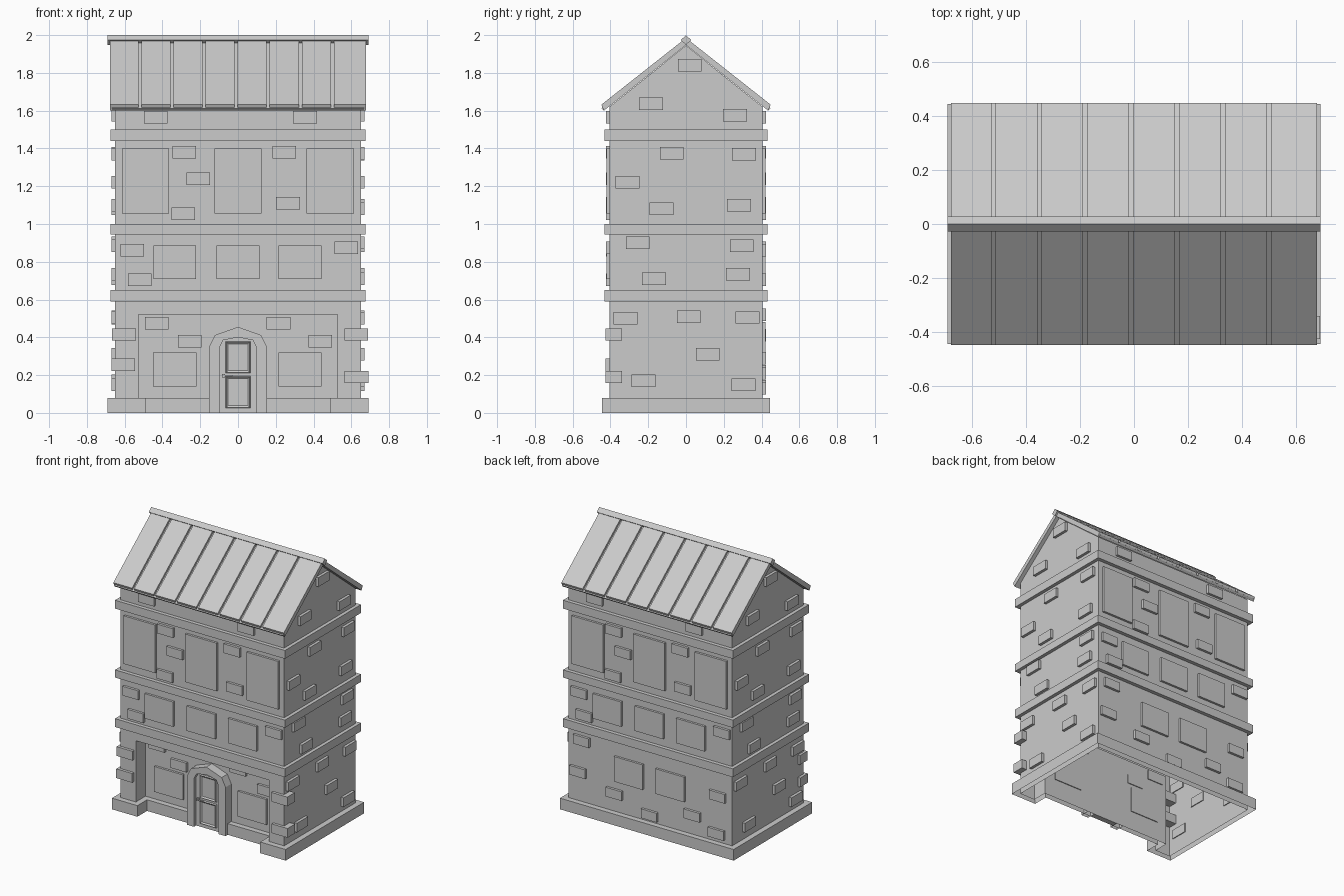
import bpy, bmesh

old = bpy.data.objects.get("Cube")
if old:
    bpy.data.objects.remove(old, do_unlink=True)

stone = bpy.data.materials.new("light_grey_stone")
stone.use_nodes = True
GREY = (0.6, 0.6, 0.6, 1)
stone.diffuse_color = GREY
stone.node_tree.nodes["Principled BSDF"].inputs["Base Color"].default_value = GREY


def finish(name, bm):
    bmesh.ops.recalc_face_normals(bm, faces=bm.faces)
    mesh = bpy.data.meshes.new(name)
    bm.to_mesh(mesh)
    bm.free()
    mesh.materials.append(stone)
    obj = bpy.data.objects.new(name, mesh)
    bpy.context.collection.objects.link(obj)
    return obj


def loft(name, rings, cyclic=True, cap_start=False, cap_end=False):
    """Skin a surface through rings of equal point count."""
    bm = bmesh.new()
    rows = [[bm.verts.new(p) for p in ring] for ring in rings]
    n = len(rows[0])
    for a, b in zip(rows, rows[1:]):
        for i in range(n if cyclic else n - 1):
            j = (i + 1) % n
            bm.faces.new((a[i], a[j], b[j], b[i]))
    if cap_start:
        bm.faces.new(rows[0])
    if cap_end:
        bm.faces.new(rows[-1])
    return finish(name, bm)


def boxes(name, spans):
    """One mesh of boxes, each given as (x0, x1, y0, y1, z0, z1)."""
    bm = bmesh.new()
    for x0, x1, y0, y1, z0, z1 in spans:
        for v in bmesh.ops.create_cube(bm, size=1)["verts"]:
            v.co = (x1 if v.co.x > 0 else x0, y1 if v.co.y > 0 else y0, z1 if v.co.z > 0 else z0)
    return finish(name, bm)


def at(outline, z):
    return [(x, y, z) for x, y in outline]


def rect(x, y):
    return [(-x, -y), (x, -y), (x, y), (-x, y)]


def turned(spans):
    """The same boxes turned half way round the vertical axis."""
    return [(-x1, -x0, -y1, -y0, z0, z1) for x0, x1, y0, y1, z0, z1 in spans]


def on_front(u, z, w, h, wall, out):
    return (u - w / 2, u + w / 2, wall - out, wall + 0.006, z - h / 2, z + h / 2)


def on_side(u, z, w, h, wall, out):
    return (wall - 0.006, wall + out, u - w / 2, u + w / 2, z - h / 2, z + h / 2)


WX, WY = 0.65, 0.405       # main wall half sizes
RECESS_Y, RECESS_Z = -0.295, 0.52
EAVE, APEX = 1.62, 1.945


def footprint(grow):
    x, y, r = WX + grow, WY + grow, 0.528 - grow
    ry = RECESS_Y - grow
    return [(-x, -y), (-r, -y), (-r, ry), (r, ry), (r, -y), (x, -y), (x, y), (-x, y)]


# Ground floor walls with the entrance recess, open below
ground = footprint(0)
loft("ground_floor_walls", [at(ground, 0), at(ground, RECESS_Z)])
ceiling = ground[1:5]
loft("recess_ceiling", [at(ceiling[:2], RECESS_Z), at(ceiling[:1:-1], RECESS_Z)], cyclic=False)

# Upper walls and the two gables
wall = rect(WX, WY)
loft("upper_walls", [at(wall, RECESS_Z), at(wall, EAVE)])
for side, x in (("right", -WX), ("left", WX)):
    loft(side + "_gable", [[(x, -WY, EAVE), (x, WY, EAVE), (x, 0, APEX)]], cap_start=True)

# Plinth and string courses
plinth = footprint(0.04)
loft("plinth", [at(plinth, 0), at(plinth, 0.08), at(ground, 0.08)])
band = rect(0.675, 0.432)
for name, z0, z1 in (("lower_band", 0.59, 0.65), ("middle_band", 0.945, 1.0), ("upper_band", 1.44, 1.5)):
    loft(name, [at(wall, z0), at(band, z0), at(band, z1), at(wall, z1)])

# Roof panels with narrow grooves between them, over a thin underlay
ROOF_X, GROOVE, PITCH = 0.677, 0.016, 0.17
seams = [-0.52 + PITCH * i for i in range(7)]
starts = [-ROOF_X] + [s + GROOVE / 2 for s in seams]
ends = [s - GROOVE / 2 for s in seams] + [ROOF_X]


def roof_strip(name, x0, x1, sign, drop):
    section = [(0, 1.985 - drop), (0.448, 1.632 - drop), (0.435, 1.6), (0, 1.948)]
    loft(name, [[(x, sign * y, z) for y, z in section] for x in (x0, x1)],
         cap_start=True, cap_end=True)


for label, sign in (("front", -1), ("back", 1)):
    roof_strip(label + "_roof_underlay", -ROOF_X + 0.01, ROOF_X - 0.01, sign, 0.02)
    for x0, x1 in zip(starts, ends):
        roof_strip(label + "_roof_panel", x0, x1, sign, 0)

# Diamond ridge cap
diamond = [(-0.027, 1.974), (0, 1.948), (0.027, 1.974), (0, 2.0)]
loft("ridge_cap", [[(x, y, z) for y, z in diamond] for x in (-0.69, 0.69)],
     cap_start=True, cap_end=True)

# Raised window plates
upper = [on_front(u, 1.228, 0.25, 0.345, -WY, 0.016) for u in (-0.49, 0, 0.488)]
upper += [on_front(u, 0.797, 0.226, 0.178, -WY, 0.016) for u in (-0.335, 0, 0.328)]
boxes("front_upper_windows", upper)
boxes("back_upper_windows", turned(upper))
boxes("front_ground_windows",
      [on_front(u, 0.23, 0.228, 0.182, RECESS_Y, 0.016) for u in (-0.335, 0.328)])
boxes("back_ground_windows",
      turned([on_front(u, 0.39, 0.228, 0.18, -WY, 0.016) for u in (-0.165, 0.165)]))

# Scattered bricks, as (along wall, height)
BRICK = (0.126, 0.066)
face_bricks = [(-.435, 1.565), (.355, 1.565), (-.285, 1.38), (.245, 1.38), (-.21, 1.24),
               (-.29, 1.055), (.265, 1.11), (-.56, .86), (.573, .875), (-.52, .705)]
recess_bricks = [(-.43, .475), (.215, .475), (-.255, .38), (.435, .38)]
back_bricks = [(-.54, .52), (-.57, .29), (-.28, .21), (0, .13), (.34, .22), (.53, .14), (.54, .41)]
side_bricks = [(.02, 1.84), (-.185, 1.637), (.26, 1.575), (-.075, 1.375), (.307, 1.37),
               (-.31, 1.22), (-.13, 1.08), (.28, 1.1), (-.255, .9), (.295, .885), (.275, .735),
               (-.17, .71), (-.32, .5), (.015, .51), (.325, .505), (.115, .31), (-.225, .17), (.305, .15)]
front = [on_front(u, z, *BRICK, -WY, 0.018) for u, z in face_bricks]
side = [on_side(u, z, *BRICK, WX, 0.02) for u, z in side_bricks]
boxes("front_bricks", front)
boxes("recess_bricks", [on_front(u, z, *BRICK, RECESS_Y, 0.018) for u, z in recess_bricks])
boxes("back_bricks", turned(front + [on_front(u, z, *BRICK, -WY, 0.018) for u, z in back_bricks]))
boxes("left_bricks", side)
boxes("right_bricks", turned(side))

# Corner blocks beside the entrance
boxes("corner_blocks", [(x, x + BRICK[0], -0.425, -0.34, z - 0.033, z + 0.033)
                        for x, z in ((-.667, .415), (-.67, .255), (.563, .415), (.565, .19))])

# Faceted door arch
outer = [(.153, 0), (.153, .35), (.122, .412), (0, .455)]
inner = [(.098, 0), (.098, .345), (.078, .385), (0, .4)]


def arch(half, y):
    return [(-x, y, z) for x, z in half] + [(x, y, z) for x, z in half[-2::-1]]


FRAME_Y, DOOR_Y = -0.36, -0.315
loft("door_arch", [arch(outer, RECESS_Y), arch(outer, FRAME_Y), arch(inner, FRAME_Y),
                   arch(inner, RECESS_Y)], cyclic=False)

# Door leaf filling the arch, with two raised bevelled panels
loft("door_leaf", [arch(inner, RECESS_Y), arch(inner, DOOR_Y - 0.02)], cap_end=True)
for name, z0, z1 in (("upper_door_panel", .21, .378), ("lower_door_panel", .025, .195)):
    rings = []
    for inset, y in ((0, DOOR_Y - 0.02), (0.004, DOOR_Y - 0.03), (0.014, DOOR_Y - 0.022)):
        x = 0.066 - inset
        rings.append([(-x, y, z0 + inset), (x, y, z0 + inset), (x, y, z1 - inset), (-x, y, z1 - inset)])
    loft(name, rings, cap_end=True)

# Door handle
boxes("door_handle", [(-.084, -.068, -.352, DOOR_Y, .188, .206), (-.08, -.03, -.358, -.35, .193, .201)])
